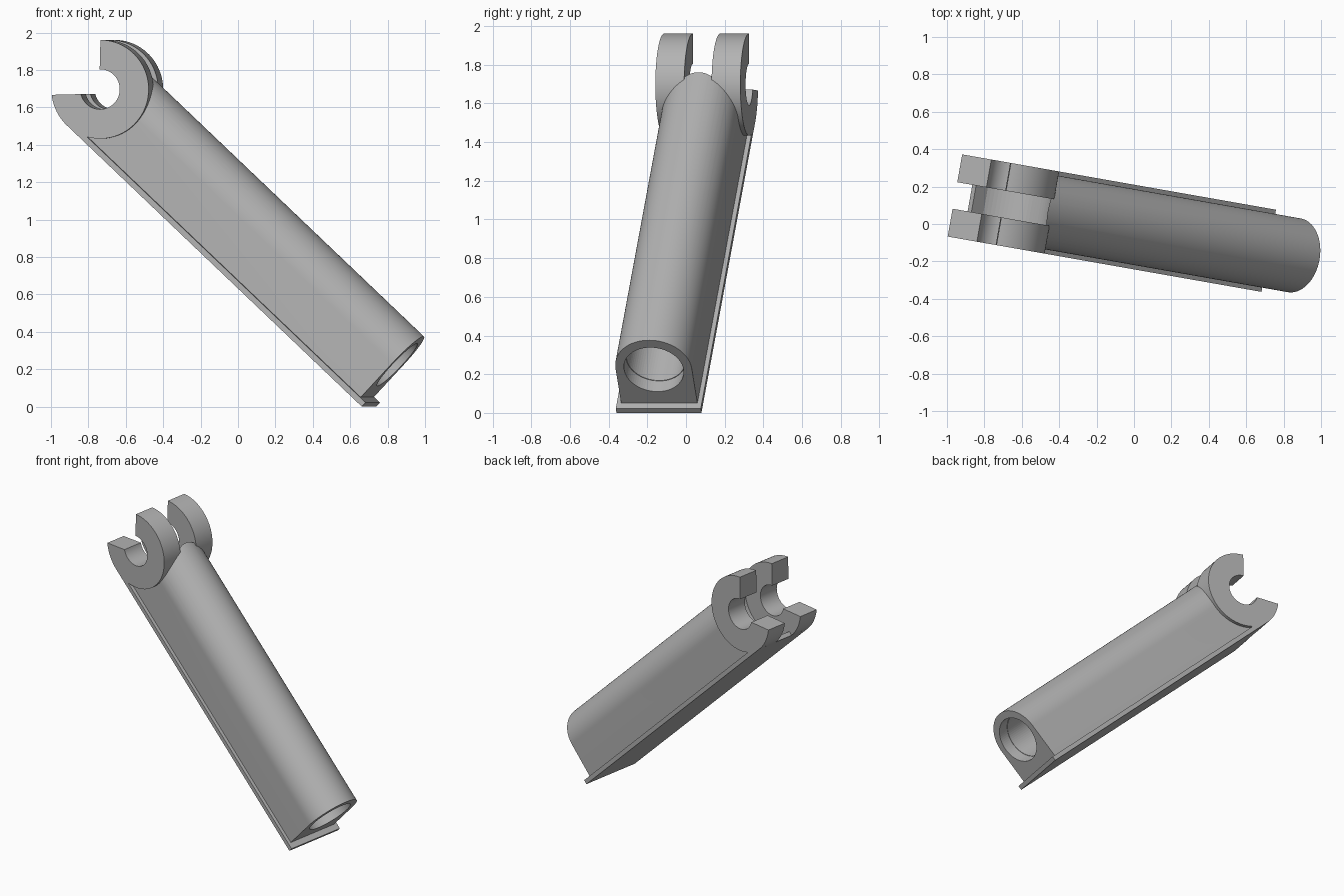
import bpy, bmesh, math
from mathutils import Matrix, Vector

if "Cube" in bpy.data.objects:
    bpy.data.objects.remove(bpy.data.objects["Cube"])

PITCH = math.radians(43.2)
TILT = Matrix.Rotation(math.radians(-10), 4, 'Z') @ Matrix.Rotation(PITCH, 4, 'Y')
MID = -0.016                       # sideways centre
PIVOT = (-1.677, 0.753)            # clevis centre: along the arm, above it
AXIS = 0.765                       # height of the tube axis
HALF = 0.223                       # half width of plate and clevis
FOOT = 0.479                       # lower end of the body

grey = bpy.data.materials.new("plain_grey")
grey.use_nodes = True
grey.diffuse_color = (0.45, 0.45, 0.45, 1)
grey.node_tree.nodes["Principled BSDF"].inputs["Base Color"].default_value = (0.45, 0.45, 0.45, 1)


def arc(centre, r, a0, a1, n):
    steps = [math.radians(a0 + (a1 - a0) * i / n) for i in range(n + 1)]
    return [(centre[0] + r * math.cos(a), centre[1] + r * math.sin(a)) for a in steps]


def prism(name, points, start, along):
    """Extrude a closed outline of 3D points in the arm's frame."""
    bm = bmesh.new()
    face = bm.faces.new([bm.verts.new(Vector(p) + Vector(start)) for p in points])
    top = bmesh.ops.extrude_face_region(bm, geom=[face])
    bmesh.ops.translate(bm, vec=along, verts=[v for v in top["geom"] if isinstance(v, bmesh.types.BMVert)])
    bmesh.ops.recalc_face_normals(bm, faces=bm.faces)
    mesh = bpy.data.meshes.new(name)
    bm.to_mesh(mesh)
    bm.free()
    mesh.materials.append(grey)
    ob = bpy.data.objects.new(name, mesh)
    bpy.context.collection.objects.link(ob)
    ob.matrix_world = TILT
    return ob


def across(name, outline, v0, v1):
    return prism(name, [(s, 0, n) for s, n in outline], (0, v0, 0), (0, v1 - v0, 0))


def lengthwise(name, outline, s0, s1):
    return prism(name, [(0, v, n) for v, n in outline], (s0, 0, 0), (s1 - s0, 0, 0))


def cut(ob, cutter):
    cutter.hide_render = True
    cutter.hide_viewport = True
    mod = ob.modifiers.new(cutter.name, 'BOOLEAN')
    mod.operation = 'DIFFERENCE'
    mod.solver = 'EXACT'
    mod.object = cutter


# Arched body, scooped around the clevis and bored at the foot
arch = [(MID - 0.2, 0.51), (MID + 0.2, 0.51)] + arc((MID, AXIS), 0.2, 0, 180, 48)
body = lengthwise("arched_body", arch, PIVOT[0], FOOT)
cut(body, across("scoop_cutter", arc(PIVOT, 0.25, 0, 355, 71), -0.5, 0.5))
for name, r, depth in (("bore_mouth_cutter", 0.156, 0.08), ("bore_cutter", 0.153, 1.2)):
    cut(body, lengthwise(name, arc((MID, 0.757), r, 0, 355, 71), FOOT - depth, FOOT + 0.1))

# Base plate running under the body
plate = across("base_plate", [(PIVOT[0], 0.489), (0.52, 0.489), (0.52, 0.519), (PIVOT[0], 0.519)],
               MID - HALF, MID + HALF)

# Two open hooks of the clevis
turn = math.degrees(PITCH)
hook = (arc(PIVOT, 0.264, 186.5 + turn, 449.5 + turn, 64)
        + arc(PIVOT, 0.107, 451 + turn, 194 + turn, 48))
hooks = [across("front_hook", hook, MID - HALF, MID - HALF + 0.151),
         across("back_hook", hook, MID + HALF - 0.151, MID + HALF)]

# Smooth the round faces and keep the edges sharp
bpy.ops.object.select_all(action='DESELECT')
for ob in [body, plate] + hooks:
    ob.select_set(True)
bpy.context.view_layer.objects.active = body
bpy.ops.object.shade_smooth_by_angle(angle=math.radians(30))
